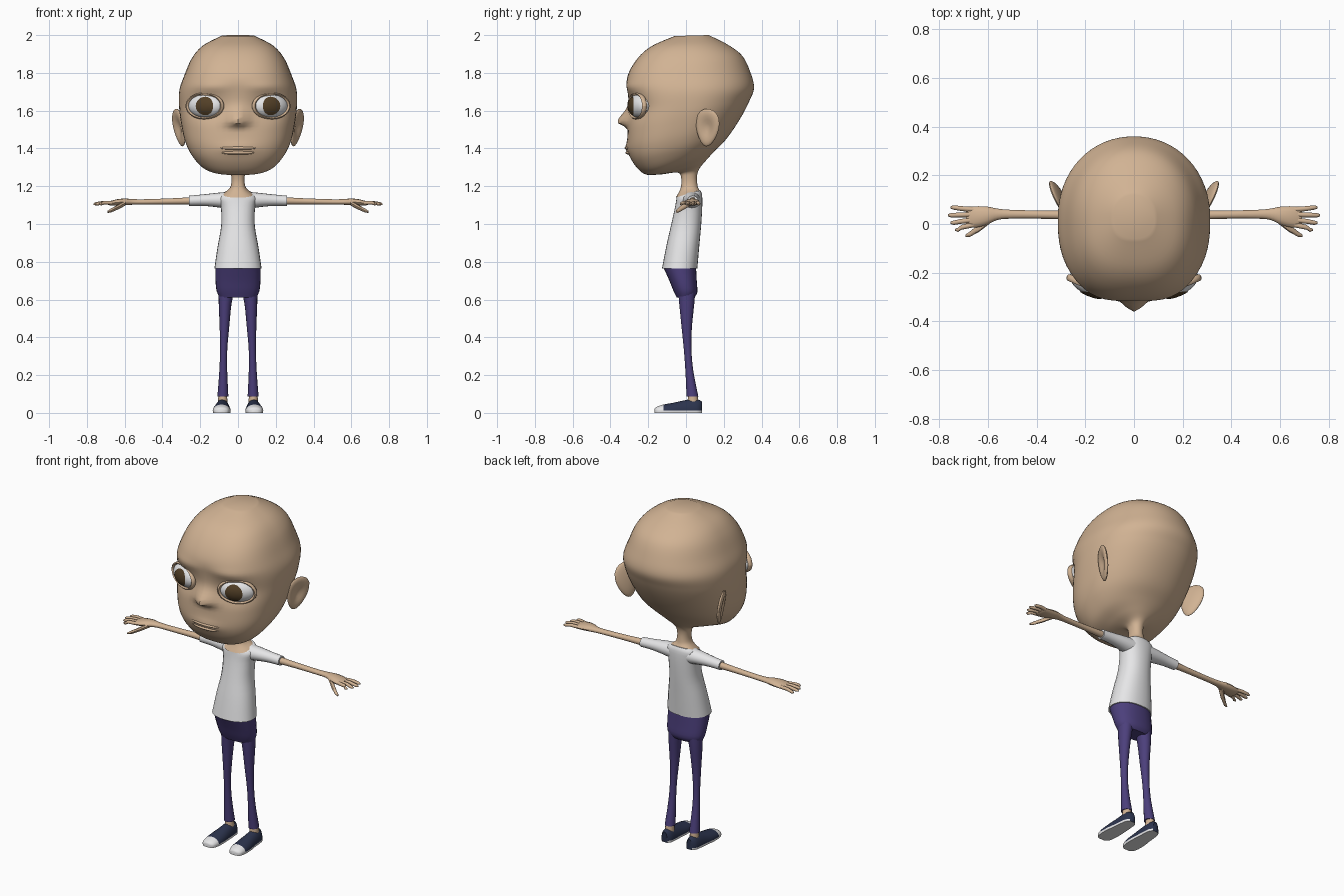
import bpy, bmesh, math
from math import sin, cos, pi, exp
from mathutils import Vector, Matrix

if "Cube" in bpy.data.objects:
    bpy.data.objects.remove(bpy.data.objects["Cube"])


def material(name, rgb):
    m = bpy.data.materials.new(name)
    m.diffuse_color = (*rgb, 1)
    m.use_nodes = True
    m.node_tree.nodes["Principled BSDF"].inputs["Base Color"].default_value = m.diffuse_color
    return m


SKIN = material("skin", (0.64, 0.45, 0.295))
WHITE = material("white", (0.82, 0.82, 0.83))
PURPLE = material("purple cloth", (0.072, 0.05, 0.2))
NAVY = material("navy canvas", (0.025, 0.034, 0.075))
BROWN = material("brown iris", (0.085, 0.05, 0.02))


def finish(name, bm, mats, mirror=False, rule=None, angle=50):
    """Turn a bmesh into a smooth object, colour faces by rule, mirror if asked."""
    bmesh.ops.recalc_face_normals(bm, faces=bm.faces)
    for f in bm.faces:
        f.smooth = True
        if rule:
            f.material_index = rule(f.calc_center_median())
    me = bpy.data.meshes.new(name)
    bm.to_mesh(me)
    bm.free()
    for m in mats:
        me.materials.append(m)
    me.set_sharp_from_angle(angle=math.radians(angle))
    ob = bpy.data.objects.new(name, me)
    bpy.context.collection.objects.link(ob)
    if mirror:
        ob.modifiers.new("mirror", "MIRROR").use_mirror_merge = False
    return ob


def refine(st, steps):
    """Catmull-Rom interpolation of station tuples."""
    out = []
    for i in range(len(st) - 1):
        a, b, c, d = st[max(i - 1, 0)], st[i], st[i + 1], st[min(i + 2, len(st) - 1)]
        for k in range(steps):
            t = k / steps
            out.append(tuple(
                0.5 * (2 * q + (r - p) * t + (2 * p - 5 * q + 4 * r - s) * t * t
                       + (3 * q - p - 3 * r + s) * t ** 3) for p, q, r, s in zip(a, b, c, d)))
    return out + [st[-1]]


def loft(rings, bm=None):
    bm = bm or bmesh.new()
    vs = [[bm.verts.new(p) for p in r] for r in rings]
    n = len(vs[0])
    for a, b in zip(vs, vs[1:]):
        for i in range(n):
            j = (i + 1) % n
            bm.faces.new((a[i], a[j], b[j], b[i]))
    bm.faces.new(vs[0])
    bm.faces.new(vs[-1])
    return bm


def body_ring(s, n=24, nf=2.0, nb=2.0):
    """Tilted superellipse ring: front y, front z, back y, back z, half width."""
    yf, zf, yb, zb, hw = s
    pts = []
    for i in range(n):
        c, d = cos(2 * pi * i / n), sin(2 * pi * i / n)
        e = nb if d > 0 else nf
        r = (abs(c) ** e + abs(d) ** e) ** (-1 / e)
        y = yf + (yb - yf) * (0.5 + 0.5 * d * r)
        pts.append(Vector((hw * c * r, y, zf + (zb - zf) * (y - yf) / (yb - yf))))
    return pts


def tube(stations, axis, bm=None, n=12):
    """Elliptic tube; each station is x, y, z, radius a, radius b."""
    rings = []
    for x, y, z, a, b in stations:
        ring = []
        for i in range(n):
            u, v = a * cos(2 * pi * i / n), b * sin(2 * pi * i / n)
            ring.append((x, y + u, z + v) if axis == "x" else (x + u, y + v, z))
        rings.append(ring)
    return loft(rings, bm)


def ellipsoid(center, radii, turn=0, bm=None, u=24, v=14):
    bm = bm or bmesh.new()
    mat = (Matrix.Translation(center) @ Matrix.Rotation(turn, 4, "Z")
           @ Matrix.Diagonal((*radii, 1)))
    bmesh.ops.create_uvsphere(bm, u_segments=u, v_segments=v, radius=1, matrix=mat)
    return bm


# Head and neck: tilted rings, then face relief pushed along y
head = [(-.055, 1.14, .072, 1.178, .078), (-.03, 1.185, .062, 1.2, .042),
        (-.025, 1.24, .058, 1.25, .035), (-.045, 1.272, .07, 1.292, .05),
        (-.14, 1.262, .105, 1.335, .12), (-.22, 1.265, .15, 1.385, .195),
        (-.28, 1.325, .205, 1.44, .25), (-.308, 1.40, .25, 1.50, .282),
        (-.308, 1.50, .30, 1.58, .302), (-.298, 1.60, .335, 1.65, .312),
        (-.308, 1.70, .36, 1.72, .31), (-.31, 1.78, .342, 1.80, .283),
        (-.262, 1.87, .298, 1.89, .243), (-.185, 1.94, .22, 1.95, .185),
        (-.06, 1.995, .12, 2.0, .085)]
rings = [body_ring(s, 64, 2.6, 2.1) for s in refine(head, 6)]


def bump(p, x, z, sx, sz):
    return exp(-((abs(p.x) - x) / sx) ** 2 - ((p.z - z) / sz) ** 2)


for ring in rings:
    for p in ring:
        if p.y < -0.1 and p.z > 1.27:
            p.y += (0.022 * bump(p, .17, 1.625, .09, .055)       # eye sockets
                    - 0.012 * bump(p, .15, 1.725, .11, .03)      # brows
                    - 0.06 * bump(p, 0, 1.54, .052, .065 if p.z > 1.54 else .022)
                    - 0.012 * bump(p, 0, 1.40, .09, .03))        # mouth area
finish("head", loft(rings), [SKIN])

# Lips
lips = ellipsoid((0, -.292, 1.402), (.105, .033, .013))
ellipsoid((0, -.288, 1.378), (.095, .033, .013), bm=lips)
finish("lips", lips, [SKIN])

# Eyes: turned ellipsoids with thin iris plates and lids
EC, ER, TURN = Vector((.17, -.245, 1.625)), (.1, .052, .064), 0.4
finish("eyeballs", ellipsoid(EC, ER, TURN), [WHITE], True)
rot = Matrix.Rotation(TURN, 3, "Z")
bm = bmesh.new()
bmesh.ops.create_circle(bm, cap_ends=True, segments=24, radius=.049)
face = bm.faces[:]
for _ in range(3):
    res = bmesh.ops.inset_individual(bm, faces=face, thickness=.013)
for v in bm.verts:
    u, w = v.co.x - .012, v.co.y
    y = -ER[1] * math.sqrt(max(0, 1 - (u / ER[0]) ** 2 - (w / ER[2]) ** 2)) - .003
    v.co = EC + rot @ Vector((u, y, w))
finish("irises", bm, [BROWN], True)

rings = []
for i in range(28):
    t = 2 * pi * i / 28
    ring = []
    for j in range(8):
        q = 2 * pi * j / 8
        k = 1 + .1 * cos(q)
        ring.append(EC + rot @ Vector((.1 * k * cos(t), -.015 + .014 * sin(q), .066 * k * sin(t))))
    rings.append(ring)
finish("eyelids", loft(rings + [rings[0]]), [SKIN], True)

# Ears: flattened discs, wider at the top, hollowed on the outside
bm = bmesh.new()
bmesh.ops.create_uvsphere(bm, u_segments=20, v_segments=14, radius=1,
                          matrix=Matrix.Rotation(pi / 2, 4, "Y"))
for v in bm.verts:
    x, y, z = v.co
    r2 = y * y + z * z
    x = x * .02 - (.024 * exp(-r2 / .35) if x > 0 else 0)
    v.co = (x, y * .066 * (1 + .25 * z), z * .102)
bmesh.ops.transform(bm, verts=bm.verts, matrix=Matrix.Translation((.312, .113, 1.51))
                    @ Matrix.Rotation(-.42, 4, "Z") @ Matrix.Rotation(.15, 4, "Y")
                    @ Matrix.Rotation(-.15, 4, "X"))
finish("ears", bm, [SKIN], True)

# Shirt and sleeves
shirt = [(-.127, .765, .06, .765, .125), (-.105, .88, .07, .88, .108),
         (-.08, .99, .08, .99, .089), (-.06, 1.08, .086, 1.09, .09),
         (-.052, 1.125, .085, 1.155, .1), (-.05, 1.143, .076, 1.178, .082)]
finish("shirt", loft([body_ring(s, 24, 2.3, 2.3) for s in refine(shirt, 3)]), [WHITE])
sleeve = [(.05, .028, 1.125, .05, .046), (.12, .031, 1.127, .042, .037),
          (.19, .034, 1.126, .033, .03), (.26, .036, 1.123, .029, .027)]
finish("sleeves", tube(refine(sleeve, 3), "x", n=16), [WHITE], True)

# Arms with palm, fingers and thumb
arm = [(.23, .036, 1.123, .021, .02), (.35, .038, 1.12, .017, .016),
       (.5, .04, 1.117, .018, .014), (.56, .04, 1.117, .023, .015),
       (.6, .035, 1.117, .036, .018), (.64, .03, 1.114, .043, .017),
       (.675, .028, 1.11, .043, .012), (.69, .028, 1.109, .036, .006)]
bm = tube(refine(arm, 3), "x")
for y0, y1, x1 in ((.059, .068, .755), (.039, .036, .765), (.017, .005, .755), (-.003, -.024, .735)):
    tube([(.66, y0, 1.112, .011, .010), (.71, (y0 + y1) / 2, 1.113, .010, .010),
          (x1 - .012, y1, 1.107, .009, .009), (x1, y1, 1.105, .004, .004)], "x", bm, 8)
tube([(.595, .02, 1.112, .02, .014), (.635, -.015, 1.09, .016, .013),
      (.675, -.042, 1.07, .011, .01), (.692, -.048, 1.064, .005, .005)], "x", bm, 8)
finish("arms", bm, [SKIN], True)

# Trousers: hips and tapered legs
hips = [(-.122, .775, .053, .775, .119), (-.088, .7, .057, .7, .119),
        (-.068, .65, .06, .64, .113), (-.05, .612, .045, .612, .098)]
finish("trouser_hips", loft([body_ring(s, 24, 2.3, 2.3) for s in refine(hips, 3)]), [PURPLE])
leg = [(.06, .004, .66, .044, .046), (.068, .004, .58, .034, .04), (.072, .004, .45, .025, .027),
       (.076, .009, .33, .019, .02), (.078, .018, .22, .021, .021), (.08, .034, .088, .029, .031)]
finish("trouser_legs", tube(refine(leg, 3), "z", n=16), [PURPLE], True)
finish("ankles", tube([(.081, .037, .04, .027, .03), (.081, .036, .1, .022, .025)], "z"),
       [SKIN], True)

# Shoes: domed sections along y, white toe cap and sole
shoe = [(-.166, .088, .016, .022), (-.155, .088, .036, .032), (-.12, .087, .046, .044),
        (-.07, .086, .047, .053), (-.02, .084, .042, .064), (.03, .083, .038, .073),
        (.065, .082, .033, .07), (.085, .081, .018, .06)]
rings = []
for y, cx, hw, h in refine(shoe, 3):
    dome = [(cx + hw * cos(pi * i / 12), y, .012 + (h - .012) * sin(pi * i / 12)) for i in range(13)]
    rings.append(dome + [(cx - hw * .96, y, 0), (cx + hw * .96, y, 0)])
finish("shoes", loft(rings), [NAVY, WHITE], True,
       lambda c: 1 if c.z < .0125 or c.y < -.117 else 0)
